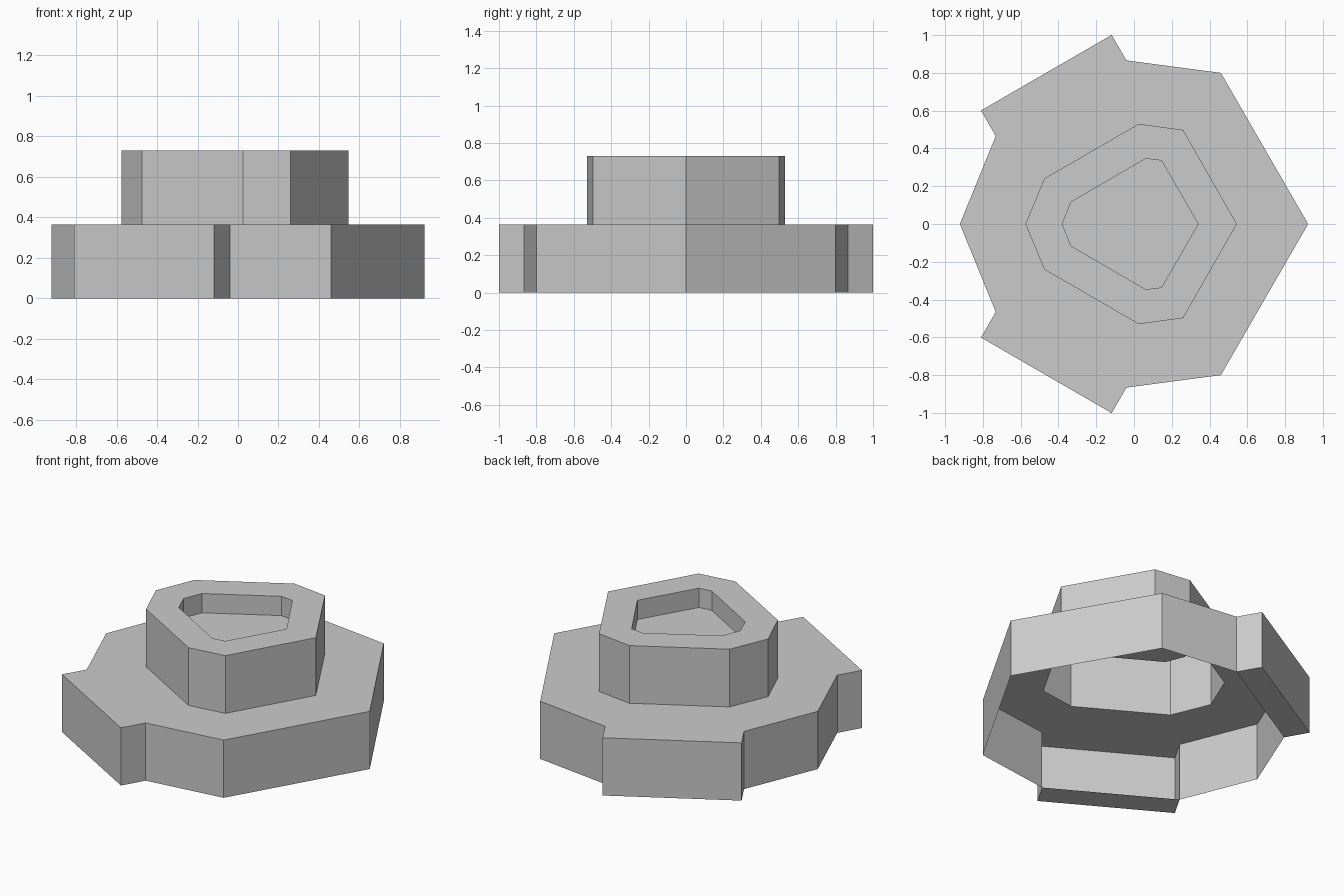
import bpy, bmesh

if "Cube" in bpy.data.objects:
    bpy.data.objects.remove(bpy.data.objects["Cube"])

STEP = 0.365      # height of each tier
LUG = 0.156       # how far the side lugs stick out

# Half outlines (y >= 0), from the +x tip to the -x tip
BASE = [(0.922, 0), (0.46, 0.80), (-0.04, 0.866), (-0.732, 0.466), (-0.922, 0)]
TIER = [(0.545, 0), (0.26, 0.498), (0.025, 0.53), (-0.474, 0.241), (-0.575, 0)]
POCKET = [(0.34, 0), (0.145, 0.336), (0.062, 0.346), (-0.333, 0.116), (-0.38, 0)]

bm = bmesh.new()


def ring(half, z):
    """Mirror a half outline across y = 0 into a closed loop of verts."""
    pts = half + [(x, -y) for x, y in reversed(half[1:-1])]
    return [bm.verts.new((x, y, z)) for x, y in pts]


def bridge(a, b):
    """Join two loops with a band of quads."""
    n = len(a)
    return [bm.faces.new((a[i], a[(i + 1) % n], b[(i + 1) % n], b[i])) for i in range(n)]


# Thin shell, open underneath: base, upper tier, then sunken pocket
loops = [ring(BASE, 0), ring(BASE, STEP),
         ring(TIER, STEP), ring(TIER, 2 * STEP),
         ring(POCKET, 2 * STEP), ring(POCKET, 2 * STEP - 0.122)]
bands = [bridge(a, b) for a, b in zip(loops, loops[1:])]
bm.faces.new(loops[-1])   # pocket floor

# Two lugs pushed out of the base walls
bm.normal_update()
lugs = [bands[0][2], bands[0][5]]
for f in bmesh.ops.extrude_discrete_faces(bm, faces=lugs)["faces"]:
    f.normal_update()
    bmesh.ops.translate(bm, verts=f.verts[:], vec=f.normal * LUG)
bm.normal_update()

mesh = bpy.data.meshes.new("stepped_base")
bm.to_mesh(mesh)
bm.free()
bpy.context.collection.objects.link(bpy.data.objects.new("stepped_base", mesh))
